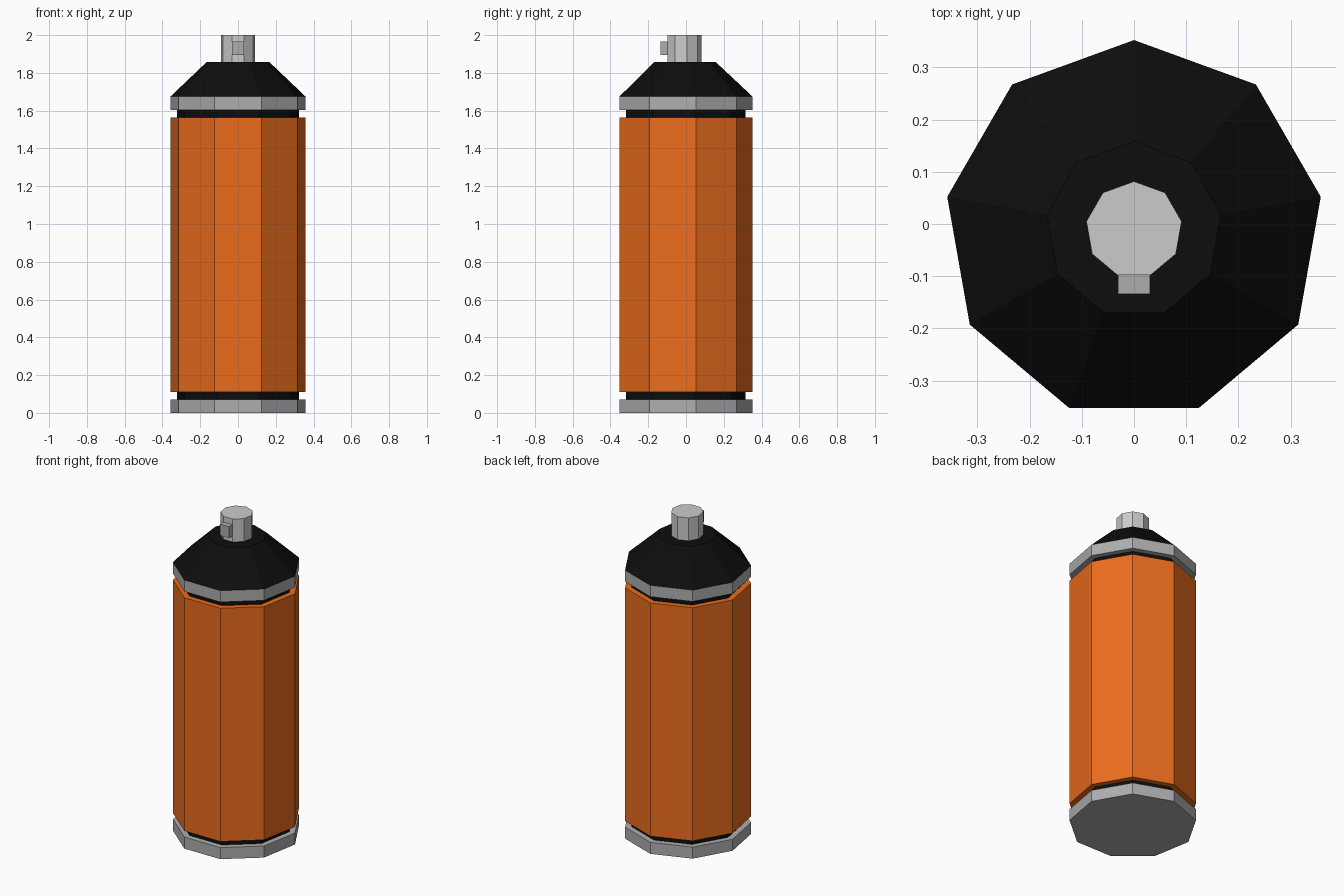
import bpy, bmesh, math
from mathutils import Vector

if "Cube" in bpy.data.objects:
    bpy.data.objects.remove(bpy.data.objects["Cube"])

SIDES = 9
CY = -0.011            # axis offset that centres the nine-sided outline
R, GROOVE, SHOULDER, NOZZLE = 0.363, 0.327, 0.169, 0.0925


def material(name, rgb):
    m = bpy.data.materials.new(name)
    m.diffuse_color = (*rgb, 1)
    m.use_nodes = True
    m.node_tree.nodes["Principled BSDF"].inputs["Base Color"].default_value = m.diffuse_color
    return m


def finish(name, bm, mat=None):
    me = bpy.data.meshes.new(name)
    bm.to_mesh(me)
    bm.free()
    if mat:
        me.materials.append(mat)
    ob = bpy.data.objects.new(name, me)
    bpy.context.collection.objects.link(ob)
    return ob


def turned(name, profile, mat=None, cap_bottom=False, cap_top=False):
    """Nine-sided revolve of (radius, z) points, listed bottom to top."""
    bm = bmesh.new()
    angles = [math.pi / 2 + 2 * math.pi * i / SIDES for i in range(SIDES)]
    rings = [[bm.verts.new((r * math.cos(a), CY + r * math.sin(a), z)) for a in angles]
             for r, z in profile]
    for lo, hi in zip(rings, rings[1:]):
        for i in range(SIDES):
            j = (i + 1) % SIDES
            bm.faces.new((lo[i], lo[j], hi[j], hi[i]))
    if cap_bottom:
        bm.faces.new(rings[0][::-1])
    if cap_top:
        bm.faces.new(rings[-1])
    return finish(name, bm, mat)


orange = material("orange_paint", (0.83, 0.15, 0.012))
black = material("black_plastic", (0.004, 0.004, 0.004))
metal = material("dark_metal", (0.42, 0.42, 0.42))

# Can, from the base up: parts meet edge to edge at the grooves
turned("base_rim", [(R, 0), (R, 0.072), (GROOVE, 0.072)], metal, cap_bottom=True)
turned("lower_groove", [(GROOVE, 0.072), (GROOVE, 0.11)], black)
turned("can_body", [(GROOVE, 0.11), (R, 0.11), (R, 1.565), (GROOVE, 1.565)], orange)
turned("upper_groove", [(GROOVE, 1.565), (GROOVE, 1.604)], black)
turned("top_rim", [(GROOVE, 1.604), (R, 1.604), (R, 1.675)], metal)
turned("shoulder", [(R, 1.675), (SHOULDER, 1.857), (NOZZLE, 1.857)], black)
turned("spray_button", [(NOZZLE, 1.857), (NOZZLE, 2.0)], cap_top=True)

# Small spout on the front of the button
bm = bmesh.new()
bmesh.ops.create_cube(bm, size=1)
bmesh.ops.scale(bm, vec=Vector((0.062, 0.036, 0.07)), verts=bm.verts)
bmesh.ops.translate(bm, vec=Vector((0, -0.116, 1.93)), verts=bm.verts)
finish("spout", bm, metal)
